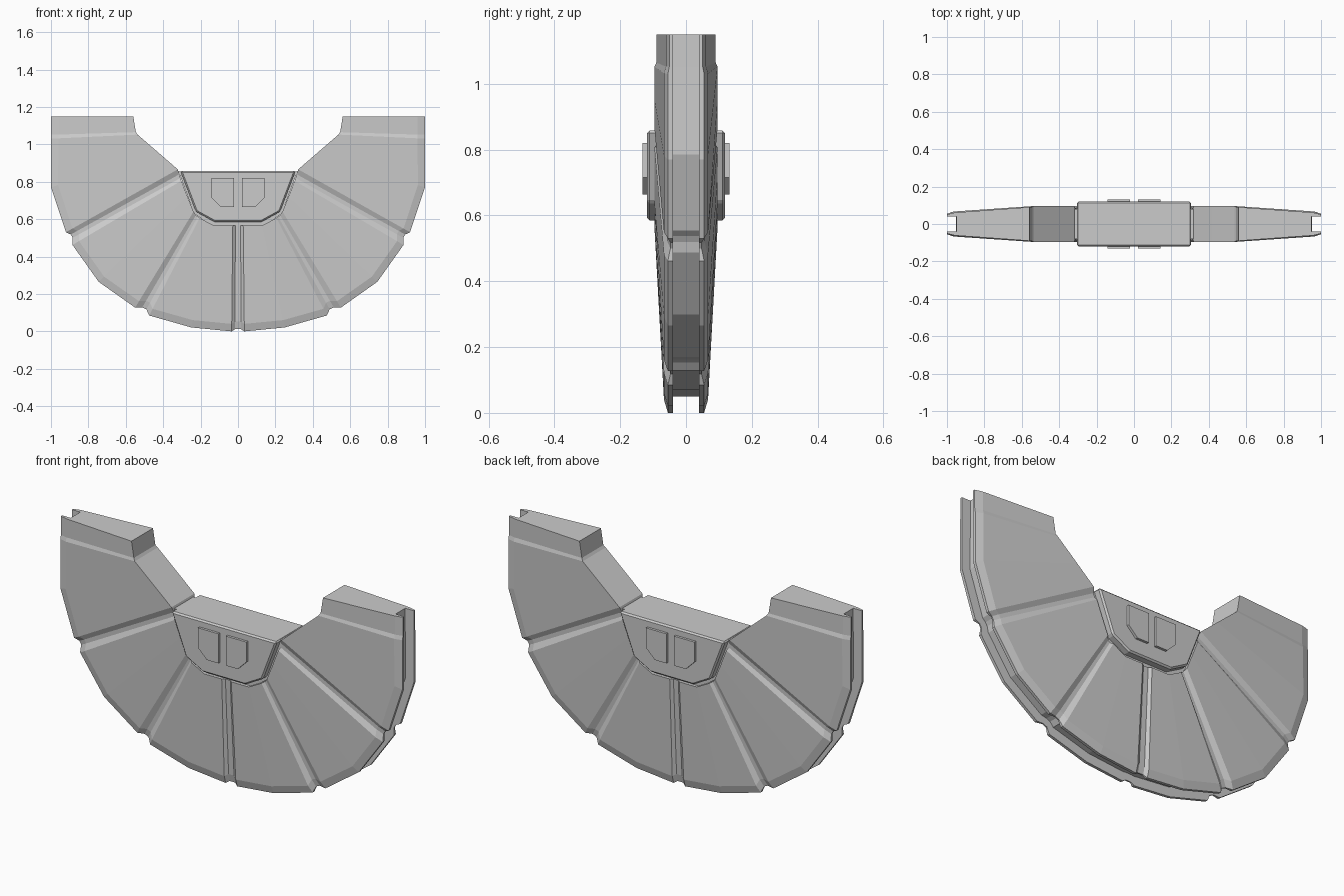
import bpy, bmesh
from mathutils import Vector

if "Cube" in bpy.data.objects:
    bpy.data.objects.remove(bpy.data.objects["Cube"])


def finish(bm, name, bevel=0.0):
    bmesh.ops.recalc_face_normals(bm, faces=bm.faces)
    me = bpy.data.meshes.new(name)
    bm.to_mesh(me)
    bm.free()
    ob = bpy.data.objects.new(name, me)
    bpy.context.collection.objects.link(ob)
    if bevel:
        m = ob.modifiers.new("edge_bevel", 'BEVEL')
        m.width = bevel
        m.segments = 1
        m.limit_method = 'ANGLE'
    return ob


def prism(name, outline, y0, y1, bevel=0.0):
    """Extrude an (x, z) outline from y0 to y1."""
    bm = bmesh.new()
    a = [bm.verts.new((x, y0, z)) for x, z in outline]
    b = [bm.verts.new((x, y1, z)) for x, z in outline]
    bm.faces.new(a)
    bm.faces.new(b)
    n = len(a)
    for i in range(n):
        bm.faces.new((a[i], a[(i + 1) % n], b[(i + 1) % n], b[i]))
    return finish(bm, name, bevel)


def mirrored(half):
    return half + [(-x, z) for x, z in reversed(half)]


# Fan shell: spokes on the right half (inner x, z, outer x, z, recessed?)
spokes = [
    (0, .566, 0, .012, 1),
    (.014, .566, .016, .012, 1),
    (.028, .566, .034, 0, 0),
    (.13, .566, .25, .021, 0),
    (.205, .606, .475, .085, 0),
    (.215, .613, .49, .118, 1),
    (.225, .622, .512, .128, 1),
    (.238, .64, .55, .127, 0),
    (.27, .72, .745, .265, 0),
    (.303, .805, .885, .462, 0),
    (.308, .82, .884, .50, 1),
    (.313, .84, .894, .518, 1),
    (.322, .866, .92, .53, 0),
    (.42, .951, 1, .77, 0),
    (.537, 1.052, 1, 1.03, 0),
    (.546, 1.065, 1, 1.052, 1),
    (.56, 1.15, 1, 1.15, 1),
]


def section(ix, iz, ox, oz, rec):
    """Tapered cross-section with a chamfered rim and a slot in the edge."""
    inner, outer = Vector((ix, iz)), Vector((ox, oz))
    d = (inner - outer).normalized()
    if oz > 1.04:
        d = Vector((-1, 0))
    notch = rec and oz < 1
    drop = .011 if notch else .006 * rec
    floor = outer + d * (.04 if notch else .05)
    front = [(inner, .096 - drop), (outer + d * .04, .067 - drop),
             (outer, .055 - drop * .7), (outer, .04), (floor, .04)]
    pts = [(p.x, -y, p.y) for p, y in front]
    return pts + [(x, -y, z) for x, y, z in reversed(pts)]


right = [section(*s) for s in spokes]
left = [[(-x, y, z) for x, y, z in sec] for sec in reversed(right[1:])]
bm = bmesh.new()
rings = [[bm.verts.new(p) for p in sec] for sec in left + right]
for a, b in zip(rings, rings[1:]):
    n = len(a)
    for i in range(n):
        j = (i + 1) % n
        bm.faces.new((a[i], a[j], b[j], b[i]))
bm.faces.new(rings[0])
bm.faces.new(rings[-1])
finish(bm, "fan_shell")

# Filler that forms the floor of the gap around the hub
prism("hub_gap_floor", mirrored([(.318, .855), (.235, .63), (.135, .56)]), -.08, .08)

# Central hub block
prism("hub_block", mirrored([(.308, .858), (.225, .64), (.125, .585)]), -.119, .119, .008)

# Raised pads on both faces of the hub
pad = [(.022, .82), (.142, .82), (.142, .715), (.09, .664), (.022, .664)]
for sx, side in ((1, "right"), (-1, "left")):
    for sy, face in ((-1, "front"), (1, "back")):
        prism(f"hub_pad_{face}_{side}", [(sx * x, z) for x, z in pad],
              sy * .11, sy * .132)
